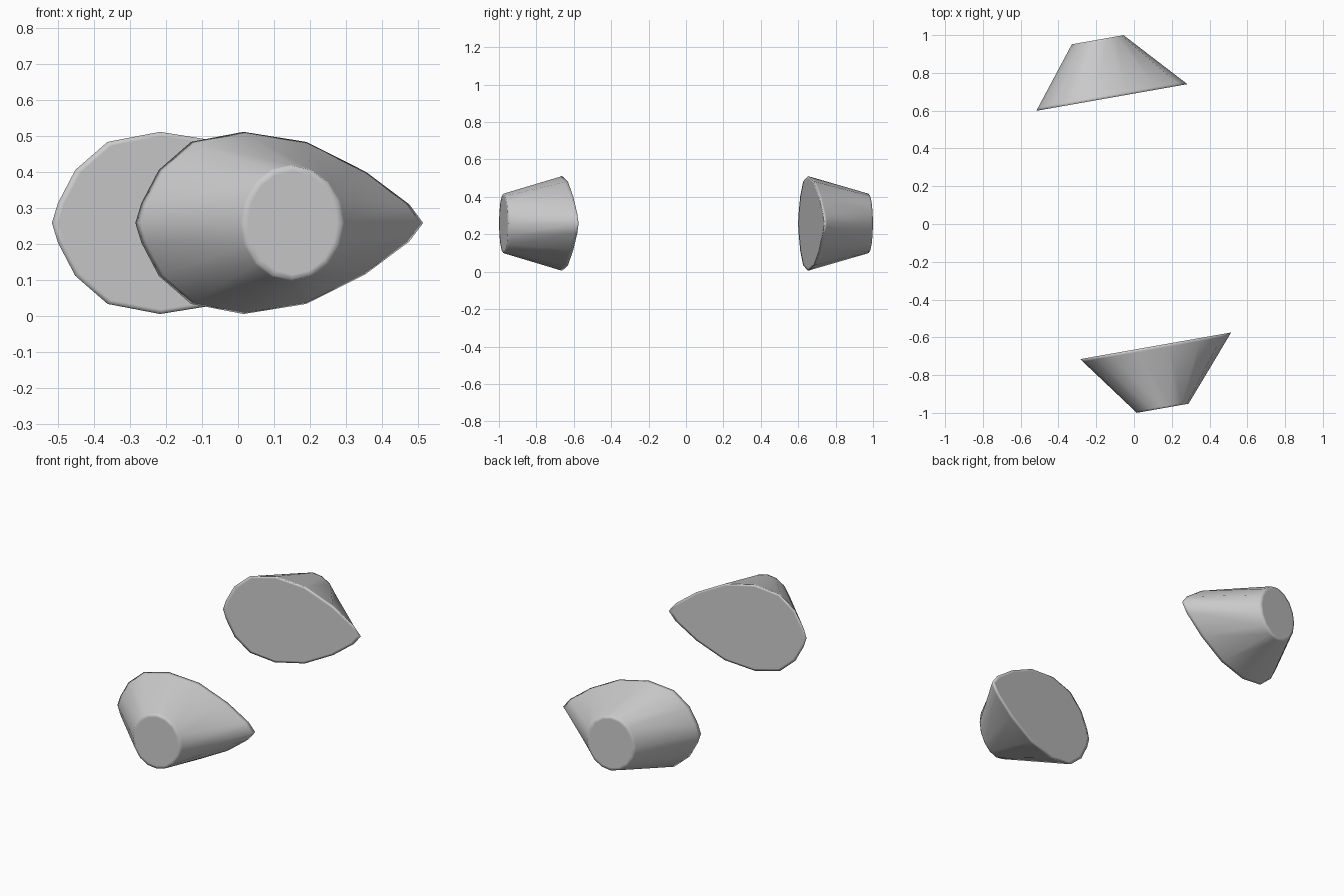
import bpy, bmesh, math
from mathutils import Vector

if "Cube" in bpy.data.objects:
    bpy.data.objects.remove(bpy.data.objects["Cube"])

TILT = math.radians(10)
U = Vector((math.cos(TILT), math.sin(TILT), 0))    # along the tilted face
N = Vector((-math.sin(TILT), math.cos(TILT), 0))   # across, towards the back
MID_Z = 0.258

# Upper half of the teardrop rim: distance along U, height above the middle
half = [(-0.405, 0), (-0.388, 0.055), (-0.339, 0.147), (-0.248, 0.225), (-0.1, 0.253),
        (0.077, 0.225), (0.245, 0.142), (0.367, 0.052), (0.407, 0)]
rim = half + [(u, -h) for u, h in half[-2:0:-1]]

# Small oval at the outer end, with the same number of sides
oval = [(-0.02 - 0.139 * math.cos(i * math.tau / 16), 0.159 * math.sin(i * math.tau / 16))
        for i in range(16)]


def blend(t):
    return [(a[0] + (b[0] - a[0]) * t, a[1] + (b[1] - a[1]) * t) for a, b in zip(rim, oval)]


def shrink(ring, s, centre):
    return [(centre + (u - centre) * s, h * s) for u, h in ring]


def tapered_pod(name, n_rim, n_end):
    # Loft from the flat inner face, over the rim, to the oval outer face
    depth = n_end - n_rim
    rings = [(shrink(rim, 0.95, -0.03), 0), (rim, 0), (blend(0.05), 0.05),
             (blend(0.97), 0.97), (oval, 1), (shrink(oval, 0.9, -0.02), 1)]
    bm = bmesh.new()
    loops = []
    for ring, t in rings:
        loops.append([bm.verts.new(U * u + N * (n_rim + depth * t) + Vector((0, 0, MID_Z + h)))
                      for u, h in ring])
    for a, b in zip(loops, loops[1:]):
        for i in range(16):
            j = (i + 1) % 16
            bm.faces.new((a[i], a[j], b[j], b[i]))
    bm.faces.new(loops[0])
    bm.faces.new(loops[-1])
    bmesh.ops.recalc_face_normals(bm, faces=bm.faces)
    for f in bm.faces:
        f.smooth = True
    mesh = bpy.data.meshes.new(name)
    bm.to_mesh(mesh)
    bm.free()
    obj = bpy.data.objects.new(name, mesh)
    bpy.context.collection.objects.link(obj)


# Facing pair of pods
tapered_pod("front_pod", -0.655, -0.987)
tapered_pod("back_pod", 0.680, 0.994)
